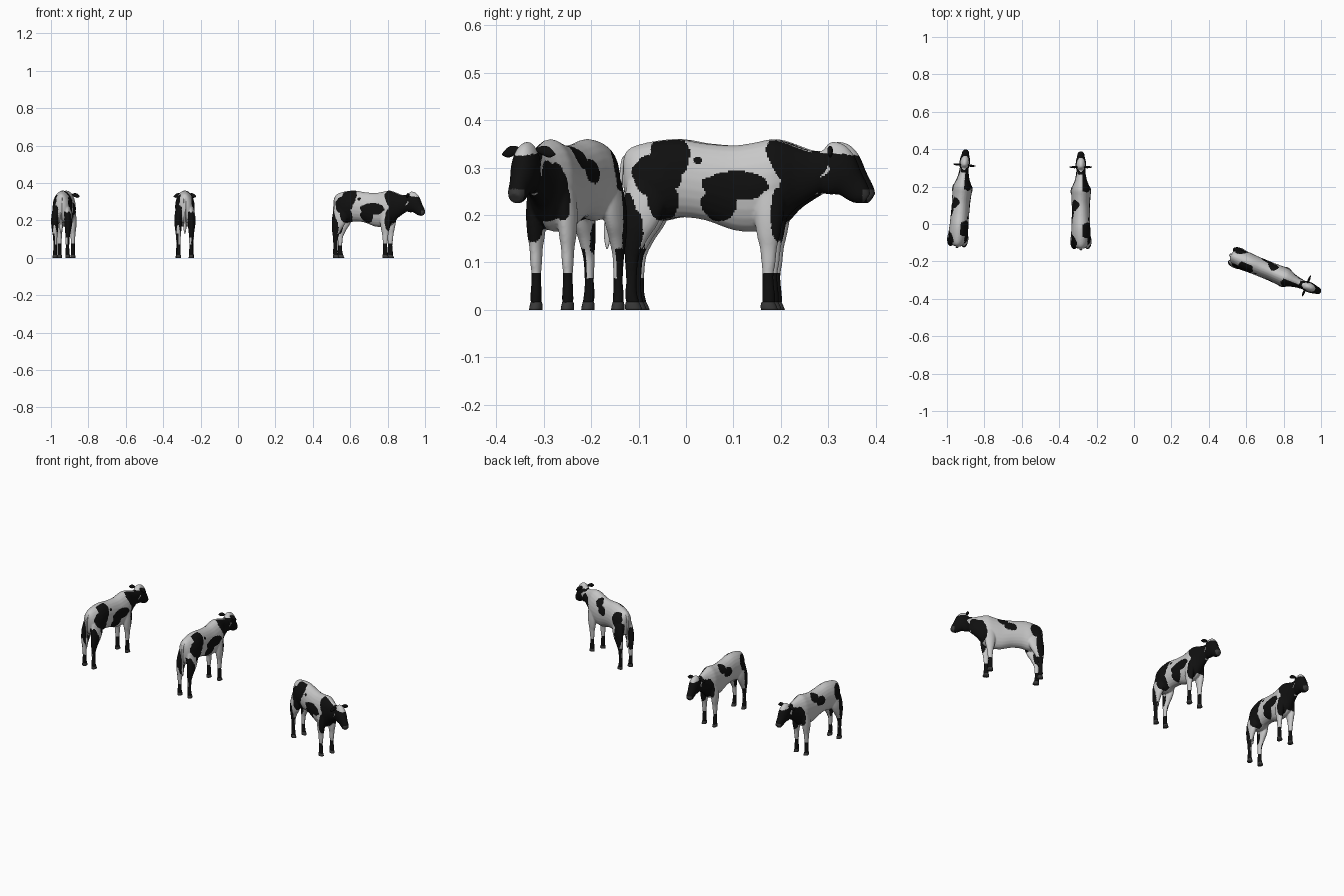
import bpy, bmesh, math
from mathutils import Vector, Matrix

if "Cube" in bpy.data.objects:
    bpy.data.objects.remove(bpy.data.objects["Cube"])


def material(name, v):
    m = bpy.data.materials.new(name)
    m.diffuse_color = (v, v, v, 1)
    m.use_nodes = True
    m.node_tree.nodes["Principled BSDF"].inputs["Base Color"].default_value = m.diffuse_color
    return m


WHITE = material("white_hide", 0.58)
BLACK = material("black_hide", 0.005)
GREY = material("dark_grey_hoof", 0.04)


def smooth_rings(rings, steps):
    """Catmull-Rom interpolation of (centre, u, v) rings."""
    out = []
    for i in range(len(rings) - 1):
        p = [rings[max(0, min(len(rings) - 1, i + k))] for k in (-1, 0, 1, 2)]
        for s in range(steps):
            t = s / steps
            ring = []
            for a, b, c, d in zip(*p):
                ring.append(0.5 * (2 * b + (c - a) * t + (2 * a - 5 * b + 4 * c - d) * t * t
                                   + (3 * b - a - 3 * c + d) * t ** 3))
            out.append(ring)
    out.append(rings[-1])
    return out


def loft(bm, rings, sides=24, steps=4):
    """Closed tube through elliptical rings."""
    loops = []
    for c, u, v in smooth_rings(rings, steps):
        loops.append([bm.verts.new(c + u * math.cos(a) + v * math.sin(a))
                      for a in (2 * math.pi * k / sides for k in range(sides))])
    for l0, l1 in zip(loops, loops[1:]):
        for k in range(sides):
            j = (k + 1) % sides
            bm.faces.new((l0[k], l0[j], l1[j], l1[k]))
    bm.faces.new(loops[0][::-1])
    bm.faces.new(loops[-1])


def pair_ring(top, bottom, hw):
    """Ring spanning two (y, z) points on the centre line, with half width hw."""
    a, b = Vector((0, *top)), Vector((0, *bottom))
    return ((a + b) / 2, Vector((hw, 0, 0)), (a - b) / 2)


def leg_rings(rows, side):
    return [(Vector((side * x, y, z)), Vector((rx, 0, 0)), Vector((0, ry, 0)))
            for z, x, y, rx, ry in rows]


def to_mesh(bm, name, mats):
    bmesh.ops.recalc_face_normals(bm, faces=bm.faces[:])
    me = bpy.data.meshes.new(name)
    bm.to_mesh(me)
    bm.free()
    for m in mats:
        me.materials.append(m)
    for p in me.polygons:
        p.use_smooth = True
    return me


# Trunk and neck: y, top z, bottom z, half width
TRUNK = [(-.132, .318, .262, .014), (-.125, .335, .222, .028), (-.105, .347, .196, .042),
         (-.06, .357, .187, .052), (-.015, .360, .195, .050), (.04, .351, .189, .049),
         (.10, .347, .168, .049), (.145, .353, .165, .051), (.18, .360, .168, .051),
         (.205, .355, .185, .044), (.23, .346, .212, .034), (.26, .336, .233, .027),
         (.285, .335, .248, .024), (.30, .335, .26, .02)]
# Head: crown point, jaw point, half width
HEAD = [((.288, .335), (.278, .27), .017), ((.306, .354), (.283, .25), .025),
        ((.334, .348), (.302, .243), .028), ((.355, .325), (.322, .243), .026),
        ((.370, .290), (.342, .231), .021), ((.384, .262), (.358, .225), .019),
        ((.389, .245), (.375, .225), .013)]
# Legs: z, x, y, half width, half depth
REAR = [(.27, .029, -.080, .019, .044), (.22, .034, -.088, .022, .045), (.18, .036, -.097, .020, .037),
        (.15, .035, -.107, .0165, .027), (.12, .034, -.113, .0125, .017), (.10, .033, -.115, .011, .014),
        (.06, .033, -.115, .0095, .011), (.035, .033, -.116, .011, .013), (.014, .034, -.112, .0115, .014)]
FRONT = [(.25, .033, .175, .018, .034), (.20, .036, .175, .019, .031), (.16, .036, .174, .0175, .025),
         (.13, .036, .174, .0135, .018), (.10, .036, .174, .012, .015), (.07, .036, .173, .010, .0115),
         (.035, .036, .174, .0115, .0135), (.014, .036, .174, .0115, .014)]

# Hide patches: side (1 right, -1 left, 0 both), y, z, y radius, z radius
PATCHES = [
    (1, -.035, .325, .042, .05), (1, -.062, .285, .052, .046), (1, -.048, .228, .033, .042),  # right rump
    (1, -.122, .18, .018, .07), (1, -.118, .165, .028, .05),
    (1, .105, .262, .070, .031), (1, .07, .223, .038, .036),                               # right flank
    (1, .025, .315, .009, .008), (1, .24, .335, .068, .07), (1, .245, .25, .045, .06),     # neck
    (1, .195, .20, .016, .06), (0, .235, .235, .040, .075),                                # chest
    (-1, -.088, .295, .034, .045), (-1, -.112, .21, .026, .08),                            # left rump
    (-1, .10, .322, .030, .024), (-1, .06, .292, .036, .026),                              # left flank
    (-1, .255, .265, .035, .05),
    (0, -.11, .03, .05, .04), (0, .175, .03, .04, .05),                                    # lower legs
]


def hide_colour(c):
    if c.y > .371 and c.z < .255:
        return 2                                                     # muzzle
    if (c.x / .030) ** 2 + ((c.y - .322) / .052) ** 2 + ((c.z - .354) / .037) ** 2 < 1:
        return 0                                                     # white forehead
    if c.y > .283 + .02 * math.sin(c.z * 90):
        return 1                                                     # black face
    if abs(c.x) > .034 and c.y < -.08 and c.z < .13:
        return 1                                                     # outer hocks
    for side, y, z, ry, rz in PATCHES:
        wob = 1 + .12 * math.sin(c.y * 110 + c.z * 60) * math.sin(c.z * 95 + 1)
        edge = .016 if c.y < -.09 else .008
        if (side == 0 or c.x * side > edge) and ((c.y - y) / ry) ** 2 + ((c.z - z) / rz) ** 2 < wob:
            return 1
    return 0


# Body, head and legs fused into one skin
bm = bmesh.new()
loft(bm, [pair_ring((y, t), (y, b), w) for y, t, b, w in TRUNK])
loft(bm, [pair_ring(*r) for r in HEAD])
for s in (-1, 1):
    loft(bm, leg_rings(REAR, s))
    loft(bm, leg_rings(FRONT, s))
temp = bpy.data.objects.new("body_blank", to_mesh(bm, "body_blank", []))
bpy.context.collection.objects.link(temp)
rem = temp.modifiers.new("fuse", 'REMESH')
rem.mode = 'VOXEL'
rem.voxel_size = .0036
smo = temp.modifiers.new("soften", 'SMOOTH')
smo.factor = .5
smo.iterations = 4
bpy.context.view_layer.update()
fused = bpy.data.meshes.new_from_object(temp.evaluated_get(bpy.context.evaluated_depsgraph_get()))
bpy.data.objects.remove(temp)
bm = bmesh.new()
bm.from_mesh(fused)
body = to_mesh(bm, "body", [])
body.materials.clear()
for m in (WHITE, BLACK, GREY):
    body.materials.append(m)
for p in body.polygons:
    p.material_index = hide_colour(p.center)

# Ears: flat leaves pointing sideways
bm = bmesh.new()
for s in (-1, 1):
    loft(bm, [(Vector((s * x, .304, z)), Vector((0, 0, h)), Vector((0, d, 0)))
              for x, z, h, d in ((.018, .337, .004, .004), (.032, .336, .010, .006),
                                 (.047, .332, .011, .005), (.060, .328, .002, .002))], 12)
ears = to_mesh(bm, "ears", [BLACK])

# Hooves
bm = bmesh.new()
for s in (-1, 1):
    for x, y in ((.034, -.112), (.036, .174)):
        loft(bm, leg_rings([(0, x, y + .002, .0135, .018), (.009, x, y, .013, .0165),
                            (.017, x, y - .001, .0115, .0135)], s), 16, 2)
hooves = to_mesh(bm, "hooves", [GREY])

# Tail hanging behind the rump
bm = bmesh.new()
loft(bm, [(Vector((0, y, z)), Vector((r, 0, 0)), Vector((0, r * .7, r * .7)))
          for y, z, r in ((-.116, .336, .007), (-.131, .322, .007), (-.137, .27, .0055), (-.136, .20, .005),
                          (-.135, .17, .008), (-.134, .145, .006), (-.133, .13, .002))], 12)
tail = to_mesh(bm, "tail", [WHITE])

# Three placed animals: x, y, heading
HERD = {"left_calf": (-.934, .012, -5.2), "middle_calf": (-.284, 0, 0), "right_calf": (.640, -.217, -112.2)}
for name, (x, y, turn) in HERD.items():
    place = Matrix.Translation((x, y, 0)) @ Matrix.Rotation(math.radians(turn), 4, 'Z')
    for me in (body, ears, hooves, tail):
        ob = bpy.data.objects.new(name + "_" + me.name, me)
        ob.matrix_world = place
        bpy.context.collection.objects.link(ob)
